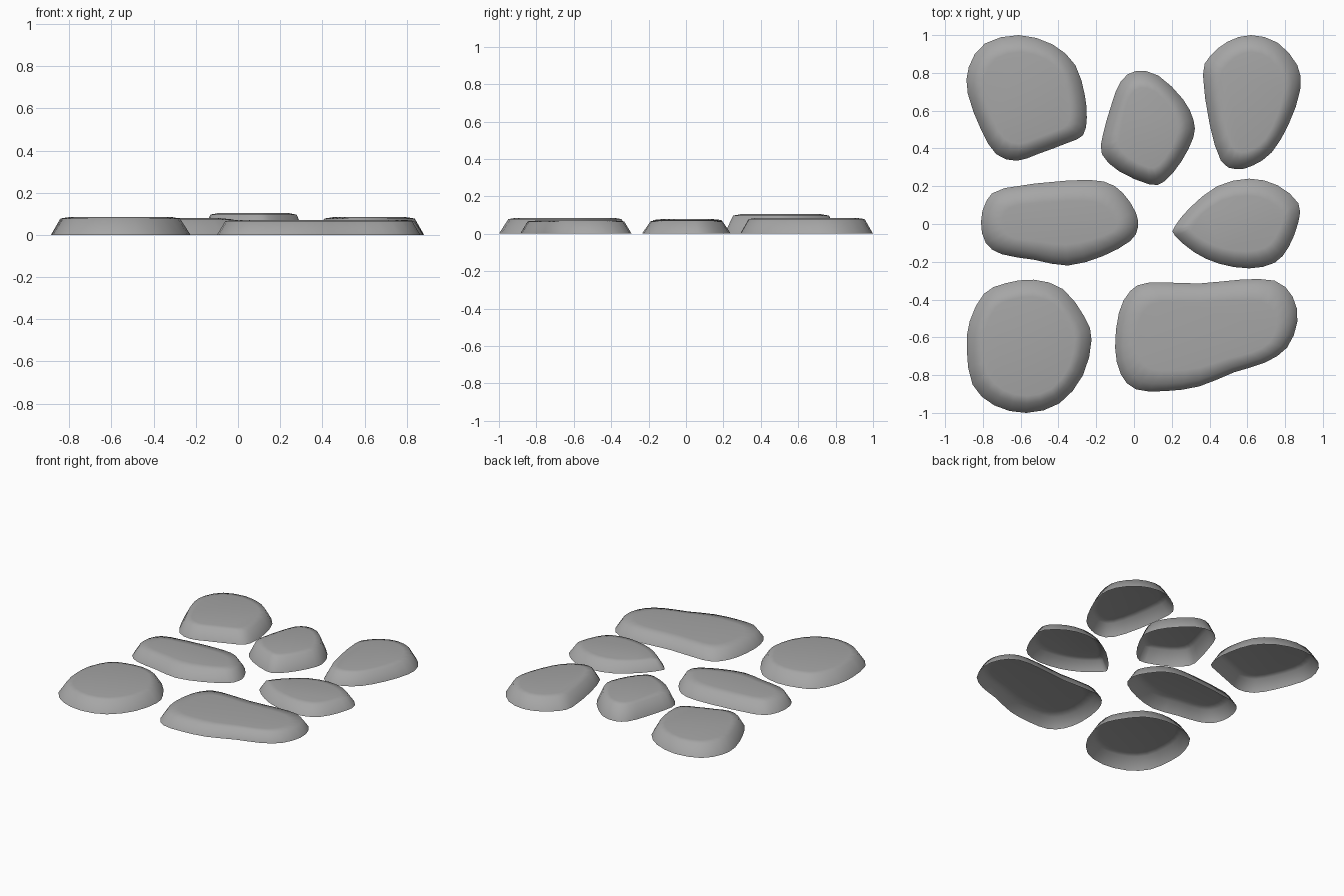
import bpy
import bmesh
from mathutils import Vector

cube = bpy.data.objects.get("Cube")
if cube:
    bpy.data.objects.remove(cube, do_unlink=True)

# One plain stone colour
GREY = (0.38, 0.38, 0.38, 1)
stone_grey = bpy.data.materials.new("stone grey")
stone_grey.use_nodes = True
stone_grey.diffuse_color = GREY
stone_grey.node_tree.nodes["Principled BSDF"].inputs["Base Color"].default_value = GREY


def smooth_outline(points):
    """Closed curve through the points, with one extra point per span."""
    pts = [Vector(p) / 100 for p in points]
    result = []
    count = len(pts)
    for i, here in enumerate(pts):
        before, after, beyond = pts[i - 1], pts[(i + 1) % count], pts[(i + 2) % count]
        result.append(here)
        result.append((here + after) * 0.5625 - (before + beyond) * 0.0625)
    return result


def stone(name, height, rim, plateau, points):
    """Hollow stepping stone: sloped wall, soft shoulder, flat top, open below.
    Outline points run clockwise, in hundredths of a unit."""
    outline = smooth_outline(points)
    xs = [p.x for p in outline]
    ys = [p.y for p in outline]
    centre = Vector((min(xs) + max(xs), min(ys) + max(ys))) / 2
    half = Vector((max(xs) - min(xs), max(ys) - min(ys))) / 2

    bm = bmesh.new()
    rings = []
    for inset, level in ((0, 0), (rim, 0.92), (plateau, 1)):
        ring = []
        for p in outline:
            x = centre.x + (p.x - centre.x) * (1 - inset / half.x)
            y = centre.y + (p.y - centre.y) * (1 - inset / half.y)
            ring.append(bm.verts.new((x, y, level * height)))
        rings.append(ring)

    # Walls and shoulder between neighbouring rings, then the top
    for low, high in zip(rings, rings[1:]):
        for i in range(len(low)):
            bm.faces.new((low[i - 1], high[i - 1], high[i], low[i]))
    bm.faces.new(list(reversed(rings[-1])))
    for face in bm.faces:
        face.smooth = True

    mesh = bpy.data.meshes.new(name)
    bm.to_mesh(mesh)
    bm.free()
    mesh.materials.append(stone_grey)
    bpy.context.collection.objects.link(bpy.data.objects.new(name, mesh))


# Back row
stone("back_right_stone", 0.085, 0.045, 0.09, [
    (-61, 100), (-43, 95), (-31, 84), (-26, 68), (-25, 56), (-27, 47), (-35, 43),
    (-51, 37), (-62, 33.5), (-73, 37), (-81, 50), (-88, 69), (-87.5, 83), (-79, 95.5)])
stone("back_middle_stone", 0.105, 0.045, 0.09, [
    (1, 81), (13, 78.5), (26, 66), (31.5, 55), (31.5, 46), (25, 33), (16, 22.5),
    (8, 21), (-8, 28), (-17, 37), (-16.5, 47), (-12, 63), (-7, 75.5)])
stone("back_left_stone", 0.085, 0.045, 0.09, [
    (62, 100), (76, 96), (86.5, 84), (88, 71), (82, 53), (73, 38), (63, 31),
    (54, 29), (46, 33.5), (40, 53), (36.5, 79), (40, 88.5), (49.5, 96.5)])

# Middle row
stone("middle_right_stone", 0.08, 0.045, 0.11, [
    (-35, 23), (-16, 22.5), (-6, 16.5), (1, 6), (2, -2), (-2, -9), (-16.5, -17),
    (-35, -22), (-52.5, -19), (-70, -16), (-78.5, -10), (-81, 1), (-78, 12.5), (-68.5, 19)])
stone("middle_left_stone", 0.072, 0.045, 0.09, [
    (61, 24), (76, 20.5), (87, 11), (87, 1), (82, -12), (74.5, -20.5), (61, -23.5),
    (45, -21), (32, -15), (21.5, -6), (21.5, -1.5), (29.5, 8.5), (44, 20)])

# Front row
stone("front_right_stone", 0.085, 0.05, 0.09, [
    (-53, -29.5), (-37.5, -34.5), (-26, -49.5), (-22.5, -61.5), (-27, -80), (-39.5, -95),
    (-57, -100), (-74, -96), (-85.5, -85), (-88.5, -66.5), (-87, -51.5), (-79.5, -37), (-68.5, -31.5)])
stone("front_left_stone", 0.072, 0.04, 0.11, [
    (8, -31), (34.5, -31.5), (56, -29.5), (74.5, -30), (84, -38.5), (86.5, -51.5),
    (81, -65.5), (69, -73.5), (53, -78.5), (34.5, -86), (16, -88.5), (1, -87.5),
    (-7, -79.5), (-10, -65.5), (-8, -47), (-2, -35.5)])
